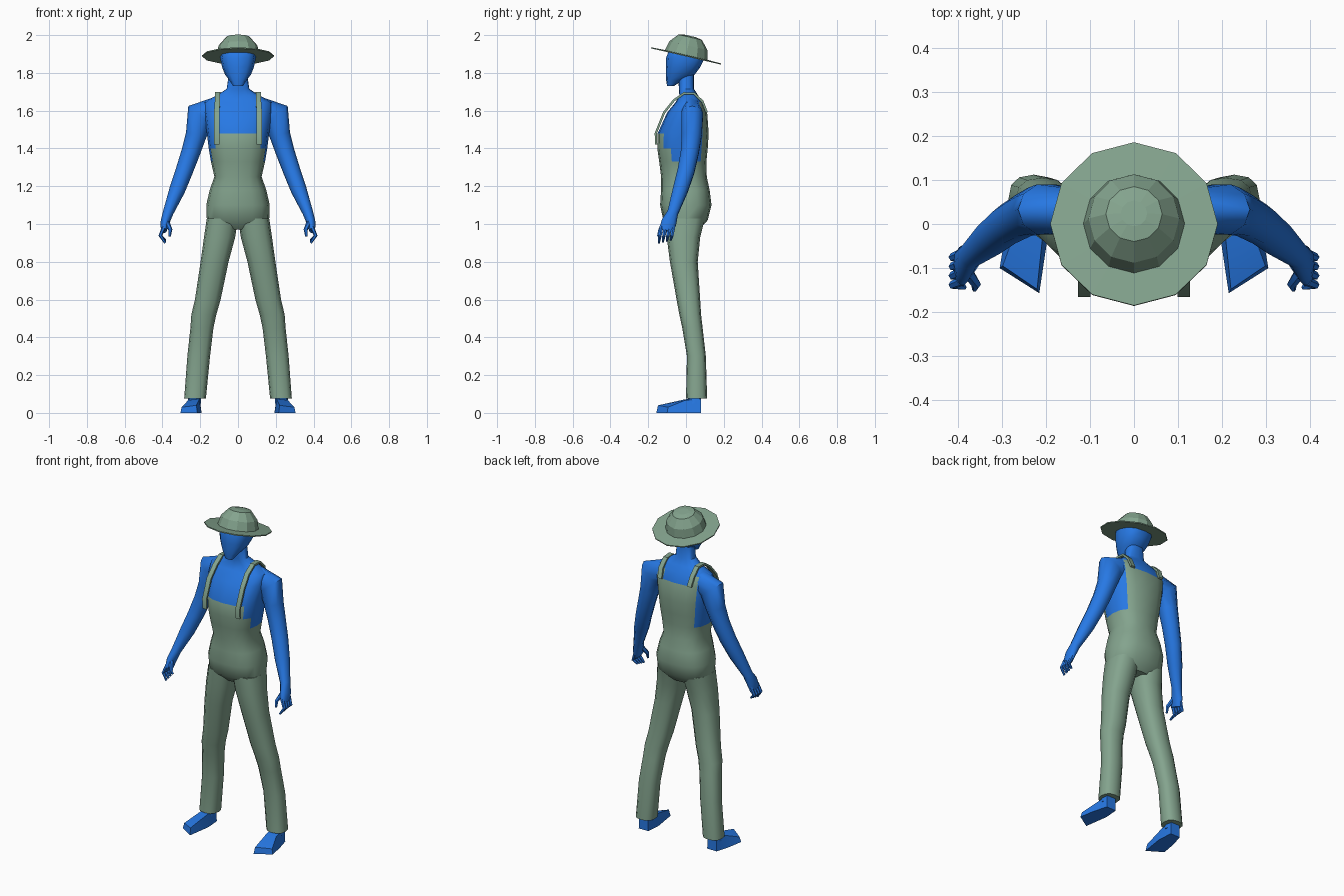
import bpy, bmesh, math
from mathutils import Vector, Matrix

if "Cube" in bpy.data.objects:
    bpy.data.objects.remove(bpy.data.objects["Cube"])


def material(name, colour):
    m = bpy.data.materials.new(name)
    m.use_nodes = True
    m.diffuse_color = (*colour, 1)
    m.node_tree.nodes["Principled BSDF"].inputs["Base Color"].default_value = (*colour, 1)
    return m


GREEN = material("sage_cloth", (0.23, 0.37, 0.27))
BLUE = material("blue_skin", (0.02, 0.19, 0.78))


def skin(name, rings, mats, side=1, smooth=40, rule=None, matrix=None):
    """Bridge equal-length rings of points, cap both ends, mirror if side is -1."""
    bm = bmesh.new()
    loops = [[bm.verts.new((p[0] * side, p[1], p[2])) for p in r] for r in rings]
    n = len(loops[0])
    for a, b in zip(loops, loops[1:]):
        for i in range(n):
            j = (i + 1) % n
            bm.faces.new((a[i], a[j], b[j], b[i]))
    bm.faces.new(loops[0])
    bm.faces.new(loops[-1])
    bmesh.ops.recalc_face_normals(bm, faces=bm.faces)
    if rule:
        for f in bm.faces:
            f.material_index = rule(f.calc_center_median())
    if matrix:
        bm.transform(matrix)
    me = bpy.data.meshes.new(name)
    bm.to_mesh(me)
    bm.free()
    for m in mats:
        me.materials.append(m)
    ob = bpy.data.objects.new(name, me)
    bpy.context.collection.objects.link(ob)
    if smooth:
        bpy.ops.object.select_all(action='DESELECT')
        ob.select_set(True)
        bpy.context.view_layer.objects.active = ob
        bpy.ops.object.shade_smooth_by_angle(angle=math.radians(smooth))
    return ob


def oval(z, x0, x1, y0, y1, n=12, power=2.5):
    """Level rounded-box section between the given limits."""
    pts = []
    for i in range(n):
        a = math.tau * i / n
        c, s = math.cos(a), math.sin(a)
        c = math.copysign(abs(c) ** (2 / power), c)
        s = math.copysign(abs(s) ** (2 / power), s)
        pts.append(((x0 + x1) / 2 + c * (x1 - x0) / 2, (y0 + y1) / 2 + s * (y1 - y0) / 2, z))
    return pts


def tube(path, n=10):
    """Sections square to a path of (x, y, z, radius, depth)."""
    pts = [Vector(p[:3]) for p in path]
    rings = []
    for i, p in enumerate(path):
        d = pts[min(i + 1, len(pts) - 1)] - pts[max(i - 1, 0)]
        u = d.cross(Vector((0, 1, 0))).normalized()
        v = d.cross(u).normalized()
        rings.append([pts[i] + u * p[3] * math.cos(math.tau * k / n)
                      + v * p[4] * math.sin(math.tau * k / n) for k in range(n)])
    return rings


# Torso: overalls with bib and back panel, bare chest and neck
def torso_rule(c):
    x, front = abs(c.x), c.y < 0
    if c.z < 1.33:
        return 0
    panel = x < 0.13 and abs(c.y) > 0.08
    if c.z < 1.48:
        return 0 if panel else 1
    if front or c.z > 1.64:
        return 1
    if c.z < 1.6:
        return 0 if x < 0.14 and c.y > 0.08 else 1
    return 0 if 0.06 < x < 0.14 and c.y > 0.06 else 1


torso = [(0.97, .11, -.07, .07), (1.02, .165, -.12, .115), (1.1, .168, -.137, .135),
         (1.18, .15, -.132, .125), (1.25, .125, -.132, .11), (1.33, .143, -.142, .108),
         (1.4, .155, -.152, .115), (1.48, .165, -.15, .12), (1.59, .18, -.1, .112),
         (1.645, .18, -.055, .085), (1.68, .115, -.035, .065), (1.715, .06, -.038, .042),
         (1.8, .048, -.04, .042)]
skin("torso", [oval(z, -w, w, f, b, 16) for z, w, f, b in torso], [GREEN, BLUE], rule=torso_rule)

# Head with a forward chin
head = [(1.73, .025, -.1, -.065), (1.76, .045, -.105, -.02), (1.79, .068, -.107, .045),
        (1.83, .084, -.107, .075), (1.88, .095, -.105, .1), (1.92, .09, -.09, .085),
        (1.95, .05, -.05, .05)]
skin("head", [oval(z, -w, w, f, b) for z, w, f, b in head], [BLUE])

# Hat: twelve-sided brim and crown, tipped back
hat = [(.19, -.004), (.19, .002), (.115, .004), (.103, .055), (.064, .1), (.03, .107)]
skin("hat", [oval(z, -r, r, -r, r, 12, 2) for r, z in hat], [GREEN], smooth=0,
     matrix=Matrix.Translation((0, 0, 1.891)) @ Matrix.Rotation(math.radians(-13), 4, 'X'))

# Paired parts
leg = [(.075, .17, .285, 0, .112), (.3, .148, .268, .005, .105), (.45, .13, .252, -.02, .088),
       (.52, .115, .247, -.035, .08), (.6, .092, .228, -.05, .075), (.8, .05, .198, -.085, .062),
       (.93, .015, .18, -.102, .075), (1.03, 0, .165, -.11, .1)]
arm = [(.12, .03, 1.6, .07, .05), (.2, .033, 1.575, .08, .06), (.222, .03, 1.47, .055, .056),
       (.25, .02, 1.38, .05, .05), (.285, 0, 1.28, .046, .047), (.322, -.03, 1.18, .042, .042),
       (.37, -.07, 1.06, .028, .03), (.386, -.09, 1.01, .024, .042), (.393, -.105, .965, .016, .04)]
strap = [(.113, -.158, 1.42), (.113, -.16, 1.48), (.113, -.116, 1.59), (.108, -.064, 1.655),
         (.108, -.01, 1.692), (.106, .045, 1.69), (.106, .088, 1.648), (.1, .11, 1.59)]

for side, tag in ((1, "left"), (-1, "right")):
    skin(tag + "_trouser_leg", [oval(*r) for r in leg], [GREEN], side)
    skin(tag + "_arm", tube(arm), [BLUE], side, 60)

    # Fingers curl inward, thumb points forward
    for i in range(4):
        y = -.138 + i * .021
        skin(f"{tag}_finger_{i + 1}", tube([(.392, y + .008, .985, .011, .011),
             (.411, y, .938, .01, .01), (.385, y - .006, .9 + i * .005, .006, .006)], 6), [BLUE], side)
    skin(tag + "_thumb", tube([(.377, -.11, 1.01, .014, .014), (.358, -.137, .97, .011, .011),
                               (.362, -.148, .935, .006, .006)], 6), [BLUE], side)

    # Shoe wedge with the inner toe longest, and ankle
    foot = [[(.2, .08, 0), (.265, .08, 0), (.262, .08, .075), (.203, .08, .075)],
            [(.193, -.01, 0), (.29, -.01, 0), (.265, -.005, .066), (.205, -.005, .072)],
            [(.215, -.157, 0), (.305, -.1, 0), (.298, -.095, .03), (.22, -.148, .04)]]
    skin(tag + "_foot", foot, [BLUE], side, 25)
    skin(tag + "_ankle", [oval(.05, .195, .268, .005, .08, 8), oval(.11, .2, .26, .02, .08, 8)], [BLUE], side)

    # Shoulder strap: flat band following its path
    rings = []
    for i, p in enumerate(strap):
        t = Vector(strap[min(i + 1, len(strap) - 1)]) - Vector(strap[max(i - 1, 0)])
        out = Vector((0, -t.z, t.y)).normalized() * .006
        w = Vector((.014, 0, 0))
        rings.append([Vector(p) + w + out, Vector(p) - w + out, Vector(p) - w - out, Vector(p) + w - out])
    skin(tag + "_strap", rings, [GREEN], side, 30)
